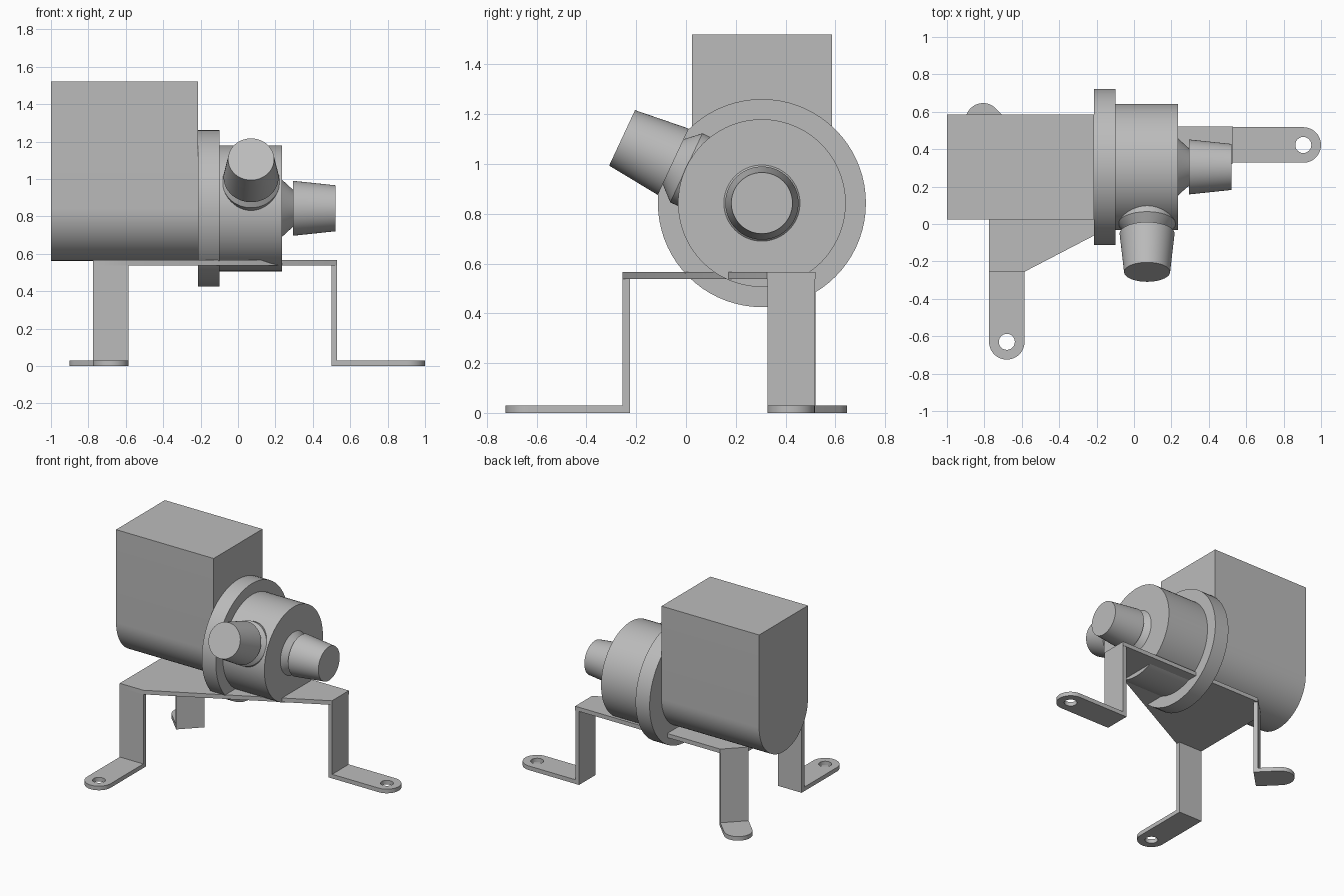
import bpy, bmesh, math
from mathutils import Matrix, Vector

cube = bpy.data.objects.get("Cube")
if cube:
    bpy.data.objects.remove(cube, do_unlink=True)

GREY = (0.5, 0.5, 0.5, 1)
grey = bpy.data.materials.new("plain_grey")
grey.use_nodes = True
grey.diffuse_color = GREY
grey.node_tree.nodes["Principled BSDF"].inputs["Base Color"].default_value = GREY

AXIS_Y, AXIS_Z = 0.305, 0.843        # shared axis of motor and pump
PLATE_TOP, THICK = 0.567, 0.03
HALF = 0.095                         # half width of the legs


def finish(name, mesh, matrix):
    mesh.transform(matrix)
    bm = bmesh.new()
    bm.from_mesh(mesh)
    bmesh.ops.remove_doubles(bm, verts=bm.verts, dist=1e-5)
    bmesh.ops.recalc_face_normals(bm, faces=bm.faces)
    bm.to_mesh(mesh)
    bm.free()
    mesh.materials.clear()
    mesh.materials.append(grey)
    obj = bpy.data.objects.new(name, mesh)
    bpy.context.collection.objects.link(obj)
    bpy.ops.object.select_all(action='DESELECT')
    obj.select_set(True)
    bpy.context.view_layer.objects.active = obj
    bpy.ops.object.shade_smooth_by_angle(angle=math.radians(30))
    return obj


def arc(cx, cy, r, start, end, steps):
    return [(cx + r * math.cos(a), cy + r * math.sin(a))
            for a in (math.radians(start + (end - start) * i / steps)
                      for i in range(steps + 1))]


def prism(name, loops, depth, matrix):
    """Extrude closed outlines (inner loops become holes) from 0 to depth."""
    curve = bpy.data.curves.new(name, 'CURVE')
    curve.dimensions = '2D'
    curve.fill_mode = 'BOTH'
    curve.extrude = depth / 2
    for loop in loops:
        spline = curve.splines.new('POLY')
        spline.points.add(len(loop) - 1)
        for point, (x, y) in zip(spline.points, loop):
            point.co = (x, y, 0, 1)
        spline.use_cyclic_u = True
    temp = bpy.data.objects.new(name + "_outline", curve)
    bpy.context.collection.objects.link(temp)
    bpy.context.view_layer.update()
    mesh = bpy.data.meshes.new_from_object(
        temp.evaluated_get(bpy.context.evaluated_depsgraph_get()))
    bpy.data.objects.remove(temp, do_unlink=True)
    bpy.data.curves.remove(curve)
    return finish(name, mesh, matrix @ Matrix.Translation((0, 0, depth / 2)))


def lathe(name, profile, origin, direction):
    """Spin (height, radius) pairs around an axis through origin."""
    pts = [(profile[0][0], 0)] + profile + [(profile[-1][0], 0)]
    bm = bmesh.new()
    verts = [bm.verts.new((r, 0, h)) for h, r in pts]
    edges = [bm.edges.new(pair) for pair in zip(verts, verts[1:])]
    bmesh.ops.spin(bm, geom=verts + edges, cent=(0, 0, 0), axis=(0, 0, 1),
                   angle=math.tau, steps=72)
    mesh = bpy.data.meshes.new(name)
    bm.to_mesh(mesh)
    bm.free()
    turn = Vector(direction).to_track_quat('Z', 'Y').to_matrix().to_4x4()
    return finish(name, mesh, Matrix.Translation(origin) @ turn)


# Motor housing: square top, half-round bottom, extruded along x
along_x = Matrix(((0, 0, 1, -1), (1, 0, 0, 0), (0, 1, 0, 0), (0, 0, 0, 1)))
motor = arc(AXIS_Y, AXIS_Z, 0.281, 180, 360, 36)
motor += [(AXIS_Y + 0.281, 1.52), (AXIS_Y - 0.281, 1.52)]
prism("motor_housing", [motor], 0.787, along_x)

# Pump flange and chamber
lathe("pump_body", [(-0.213, 0.418), (-0.1, 0.418), (-0.1, 0.337), (0.235, 0.337)],
      (0, AXIS_Y, AXIS_Z), (1, 0, 0))

# Hose barbs: short collar, narrowing neck, tapered nozzle
barb = [(-0.06, 0.153), (0, 0.153), (0.058, 0.1), (0.058, 0.147), (0.285, 0.123)]
lathe("inlet_barb", barb, (0.235, AXIS_Y, AXIS_Z), (1, 0, 0))
tilt = math.radians(25)
out = Vector((0, -math.cos(tilt), math.sin(tilt)))
lathe("outlet_barb", barb, Vector((0.07, AXIS_Y, AXIS_Z)) + out * 0.335, out)

# Bracket plate
plate = [(-0.775, -0.255), (-0.585, -0.255), (0.53, 0.325), (0.53, 0.52),
         (-0.64, 0.52), (-0.775, 0.385)]
prism("bracket_plate", [plate], THICK,
      Matrix.Translation((0, 0, PLATE_TOP - THICK)))


# Legs: upright strip with a round-ended foot, some with a bolt hole
def leg(name, x, y, angle, reach, hole):
    place = Matrix.Translation((x, y, 0)) @ Matrix.Rotation(math.radians(angle), 4, 'Z')
    strip = [(-THICK, -HALF), (0, -HALF), (0, HALF), (-THICK, HALF)]
    prism(name + "_leg", [strip], PLATE_TOP - 0.001, place)
    foot = [[(-THICK, HALF), (-THICK, -HALF)] + arc(reach, 0, HALF, -90, 90, 24)]
    if hole:
        foot.append(arc(reach, 0, 0.043, 0, 345, 23))
    prism(name + "_foot", foot, THICK, place)


leg("front", -0.68, -0.255, -90, 0.375, True)
leg("left", 0.53, 0.4225, 0, 0.375, True)
leg("rear", -0.7075, 0.4525, 135, 0.14, False)
